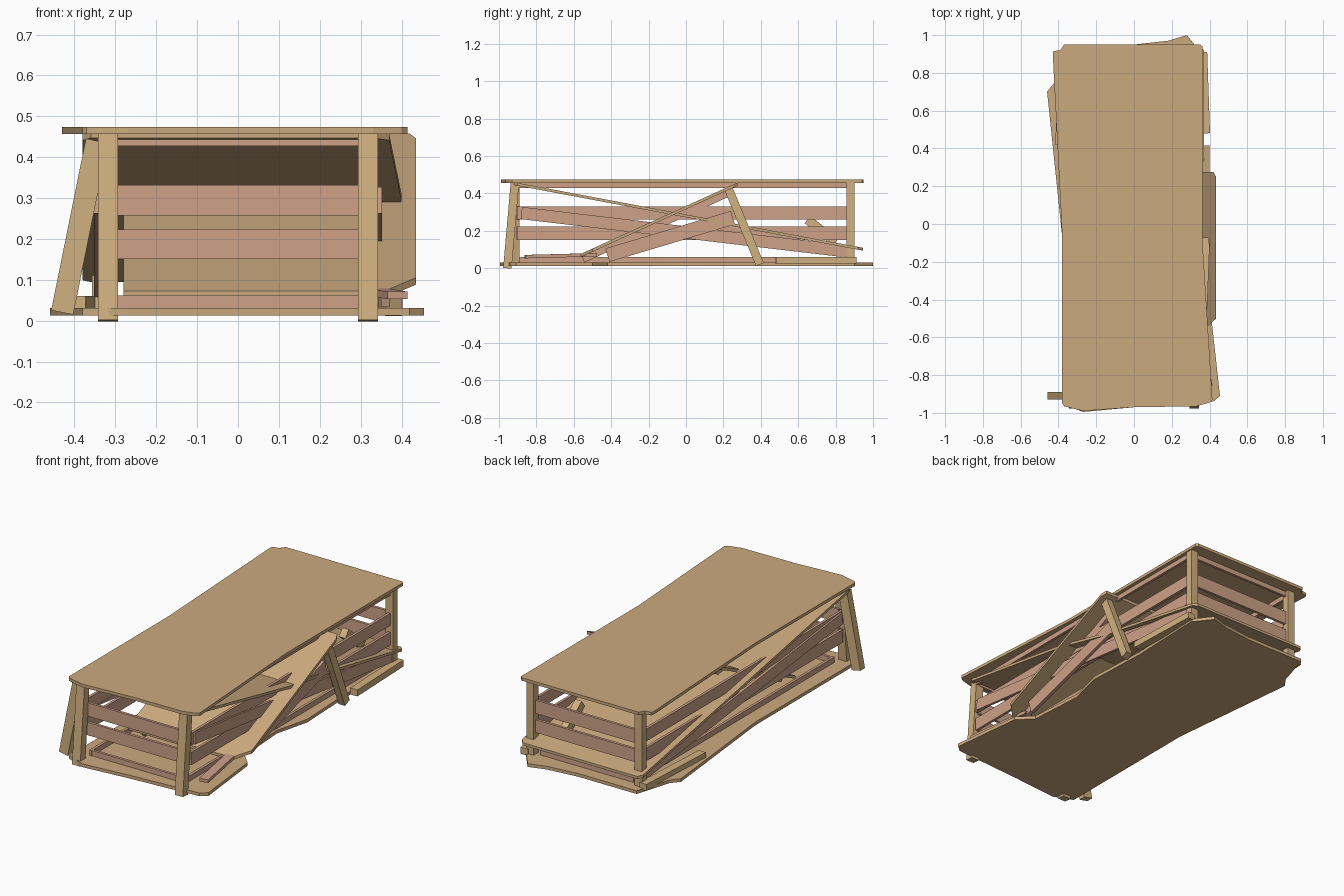
import bpy, bmesh
from mathutils import Vector, Matrix

if "Cube" in bpy.data.objects:
    bpy.data.objects.remove(bpy.data.objects["Cube"])


def material(name, rgb):
    m = bpy.data.materials.new(name)
    m.diffuse_color = (*rgb, 1)
    m.use_nodes = True
    m.node_tree.nodes["Principled BSDF"].inputs["Base Color"].default_value = m.diffuse_color
    return m


TAN = material("board_wood", (0.60, 0.40, 0.21))
LEG = material("leg_wood", (0.64, 0.44, 0.22))
PINK = material("rail_wood", (0.62, 0.36, 0.25))


def finish(name, bm, mat):
    bmesh.ops.recalc_face_normals(bm, faces=bm.faces)
    me = bpy.data.meshes.new(name)
    bm.to_mesh(me)
    bm.free()
    me.materials.append(mat)
    ob = bpy.data.objects.new(name, me)
    bpy.context.collection.objects.link(ob)
    return ob


def board(name, outline, height, thick, mat=TAN):
    """Flat outline extruded downwards; height(x, y) gives its upper surface."""
    bm = bmesh.new()
    top = [bm.verts.new((x, y, height(x, y))) for x, y in outline]
    low = [bm.verts.new((x, y, height(x, y) - thick)) for x, y in outline]
    bm.faces.new(top)
    bm.faces.new(low[::-1])
    n = len(top)
    for i in range(n):
        bm.faces.new((top[i], low[i], low[(i + 1) % n], top[(i + 1) % n]))
    return finish(name, bm, mat)


def beam(name, a, b, w, h, mat):
    """Rectangular bar from a to b; w is the sideways width, h the depth."""
    a, b = Vector(a), Vector(b)
    d = (b - a).normalized()
    side = d.cross(Vector((0, 0, 1)))
    if side.length < 0.3:
        side = Vector((1, 0, 0)) - d * d.x
    side.normalize()
    up = side.cross(d)
    rot = Matrix((side, d, up)).transposed().to_4x4()
    bm = bmesh.new()
    bmesh.ops.create_cube(bm, size=1)
    bmesh.ops.scale(bm, vec=(w, (b - a).length, h), verts=bm.verts)
    bmesh.ops.transform(bm, matrix=Matrix.Translation((a + b) / 2) @ rot, verts=bm.verts)
    return finish(name, bm, mat)


# Upper board, slightly skewed outline
board("top_board", [(-.38, -.95), (-.37, -.965), (-.27, -.99), (.0, -.97), (.33, -.965),
                    (.40, -.945), (.415, -.93), (.385, -.45), (.363, -.1), (.363, .94),
                    (.35, .95), (-.37, .95), (-.39, .92), (-.425, .915), (-.43, .90),
                    (-.38, -.07)], lambda x, y: .474, .017)

# Lower board, turned on the ground
board("bottom_board", [(-.38, -.95), (-.27, -.995), (.0, -.97), (.42, -.94), (.455, -.91),
                       (.41, -.5), (.33, -.42), (.31, -.1), (.36, .1), (.345, .45),
                       (.36, .9), (.28, 1.0), (.18, .97), (.0, .95), (-.36, .95),
                       (-.42, .75), (-.46, .70), (-.38, -.07)], lambda x, y: .031, .018)


# Long sloping board, high at the front
def slope_b(y):
    return .46 - .188 * (y + .92)


board("sloping_board", [(-.36, -.93), (.33, -.93), (.37, -.9), (.40, -.12), (.37, .2),
                        (.37, .92), (.35, .945), (-.36, .945), (-.38, .92), (-.38, -.9)],
      lambda x, y: slope_b(y), .015)


# Broken half board, rising towards the middle
def slope_a(y):
    return .105 + .455 * (y + .5)


board("broken_board", [(-.28, -.57), (.36, -.57), (.435, -.5), (.435, .25), (.42, .275),
                       (-.28, .275)], lambda x, y: slope_a(y), .017)
for x in (.33, -.2):
    beam("broken_board_rail", (x, -.55, slope_a(-.55) - .035), (x, .22, slope_a(.22) - .035),
         .02, .035, PINK)

# Standing frame: legs and slatted rails
for s in (-1, 1):
    beam("front_leg", (s * .318, -.955, .0), (s * .318, -.915, .455), .05, .045, LEG)
    beam("back_leg", (s * .335, .88, .02), (s * .335, .88, .457), .045, .042, LEG)
    for z, h in ((.295, .068), (.187, .072), (.443, .028)):
        beam("side_rail", (s * .335, -.90, z), (s * .335, .86, z), .015, h, PINK)
for y in (-.90, .875):
    for z, h in ((.295, .075), (.187, .072), (.441, .028)):
        beam("end_rail", (-.32, y, z), (.32, y, z), .015, h, PINK)

# Rails of the lower board
for s in (-1, 1):
    beam("lower_side_rail", (s * .29, -.89, .046), (s * .29, .86, .046), .015, .03, PINK)
for y in (-.88, .87):
    beam("lower_end_rail", (-.29, y, .046), (.29, y, .046), .015, .03, PINK)

# Rails following the sloping board
for x in (-.345, .345):
    beam("sloping_rail", (x, -.88, .295), (x, .86, .09), .015, .065, PINK)

# Loose legs and slats
beam("leaning_leg", (.38, .395, .02), (.38, .225, .43), .04, .045, LEG)
beam("splayed_leg", (-.43, -.91, .02), (-.345, -.91, .44), .055, .04, LEG)
beam("fallen_leg", (.38, .48, .042), (.365, .91, .042), .045, .036, LEG)
beam("fallen_leg", (-.395, .42, .042), (-.37, .91, .042), .045, .036, LEG)
beam("slanted_leg", (.2, .65, .26), (.2, .80, .14), .04, .05, LEG)
beam("loose_slat", (.36, -.42, .07), (.36, .25, .27), .02, .075, PINK)
beam("loose_slat", (.39, -.86, .062), (.33, -.48, .072), .05, .018, PINK)
